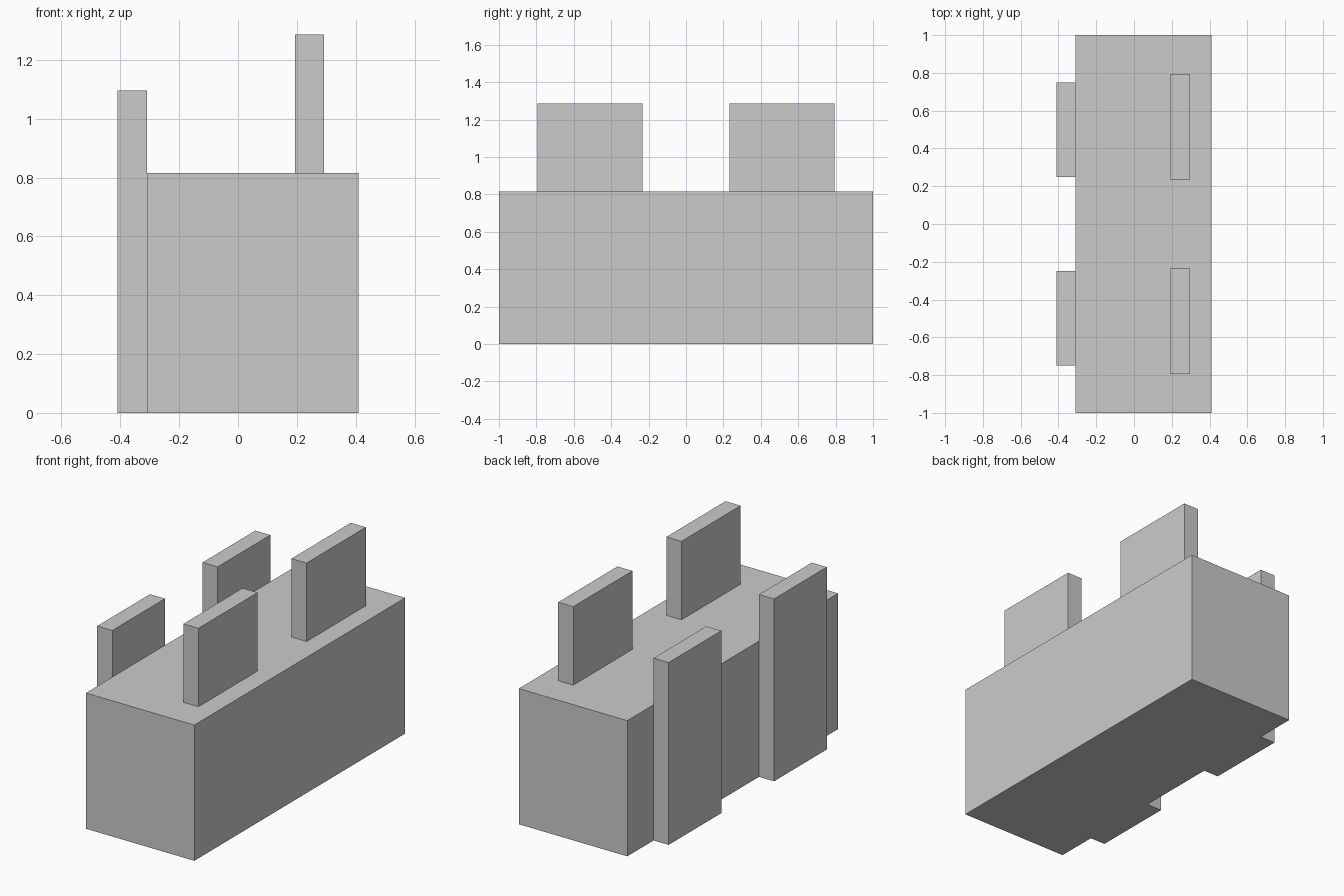
import bpy

if "Cube" in bpy.data.objects:
    bpy.data.objects.remove(bpy.data.objects["Cube"])


def box(name, x, y, z):
    """Axis-aligned box from (min, max) pairs."""
    spans = (x, y, z)
    bpy.ops.mesh.primitive_cube_add(size=1, location=[(a + b) / 2 for a, b in spans])
    obj = bpy.context.object
    obj.name = name
    obj.scale = [b - a for a, b in spans]
    bpy.ops.object.transform_apply(location=False, rotation=False, scale=True)
    return obj


TOP = 0.815

# Main block
box("body", (-0.31, 0.41), (-1, 1), (0, TOP))

# Paired panels, mirrored across y = 0
for side, s in (("front", -1), ("back", 1)):
    # Tall slab against the left face, standing on the floor
    box(f"{side}_side_panel", (-0.41, -0.31), sorted((s * 0.25, s * 0.75)), (0, 1.095))
    # Upright plate standing on top of the block
    box(f"{side}_top_plate", (0.193, 0.293), sorted((s * 0.232, s * 0.794)), (TOP, 1.286))
